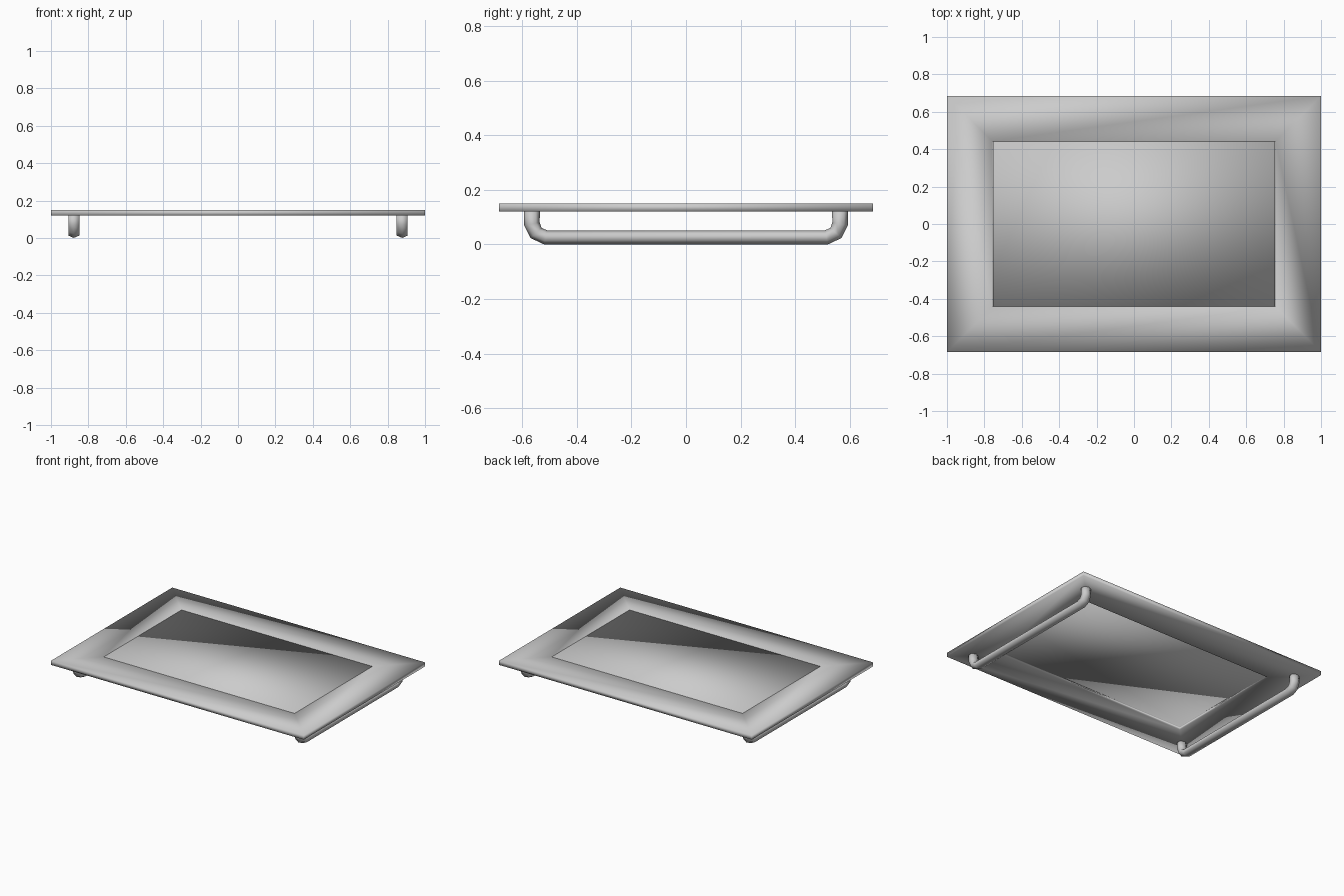
import bpy, bmesh, math
from mathutils import Vector

if "Cube" in bpy.data.objects:
    bpy.data.objects.remove(bpy.data.objects["Cube"])


def make_object(name, bm):
    bmesh.ops.recalc_face_normals(bm, faces=bm.faces)
    for f in bm.faces:
        f.smooth = True
    mesh = bpy.data.meshes.new(name)
    bm.to_mesh(mesh)
    bm.free()
    obj = bpy.data.objects.new(name, mesh)
    bpy.context.collection.objects.link(obj)
    return obj


def bridge(bm, a, b):
    n = len(a)
    for i in range(n):
        j = (i + 1) % n
        bm.faces.new((a[i], a[j], b[j], b[i]))


def rect(bm, hx, hy, z):
    return [bm.verts.new((sx * hx, sy * hy, z))
            for sx, sy in ((-1, -1), (1, -1), (1, 1), (-1, 1))]


# Rectangular tray frame: four-sided profile swept round the rectangle
bm = bmesh.new()
loops = [rect(bm, hx, hy, z) for hx, hy, z in
         ((1, 0.685, 0.12), (1, 0.685, 0.15), (0.757, 0.442, 0.15), (0.757, 0.442, 0.12))]
for i in range(4):
    bridge(bm, loops[i], loops[(i + 1) % 4])
make_object("tray_frame", bm)

# Thin inset panel, flush on top and recessed underneath
bm = bmesh.new()
low, high = rect(bm, 0.755, 0.44, 0.142), rect(bm, 0.755, 0.44, 0.149)
bridge(bm, low, high)
bm.faces.new(low)
bm.faces.new(high)
make_object("inset_panel", bm)

# Bent six-sided tube rails that serve as feet
half = [(-0.565, 0.125), (-0.565, 0.075), (-0.55, 0.042), (-0.515, 0.026)]
path = [Vector((0, y, z)) for y, z in half]
path += [Vector((0, -y, z)) for y, z in reversed(half)]


def foot_rail(name, x):
    bm = bmesh.new()
    rings = []
    for i, p in enumerate(path):
        t = path[min(i + 1, len(path) - 1)] - path[max(i - 1, 0)]
        if 0 < i < len(path) - 1:
            t = (path[i + 1] - p).normalized() + (p - path[i - 1]).normalized()
        t.normalize()
        side = Vector((0, -t.z, t.y))
        ring = []
        for k in range(6):
            a = math.radians(60 * k + 90)
            off = side * math.sin(a) * 0.029
            off.z *= 0.9
            ring.append(bm.verts.new(p + off + Vector((x + math.cos(a) * 0.034, 0, 0))))
        rings.append(ring)
    for a, b in zip(rings, rings[1:]):
        bridge(bm, a, b)
    bm.faces.new(rings[0])
    bm.faces.new(rings[-1])
    make_object(name, bm)


foot_rail("left_foot_rail", -0.878)
foot_rail("right_foot_rail", 0.878)
